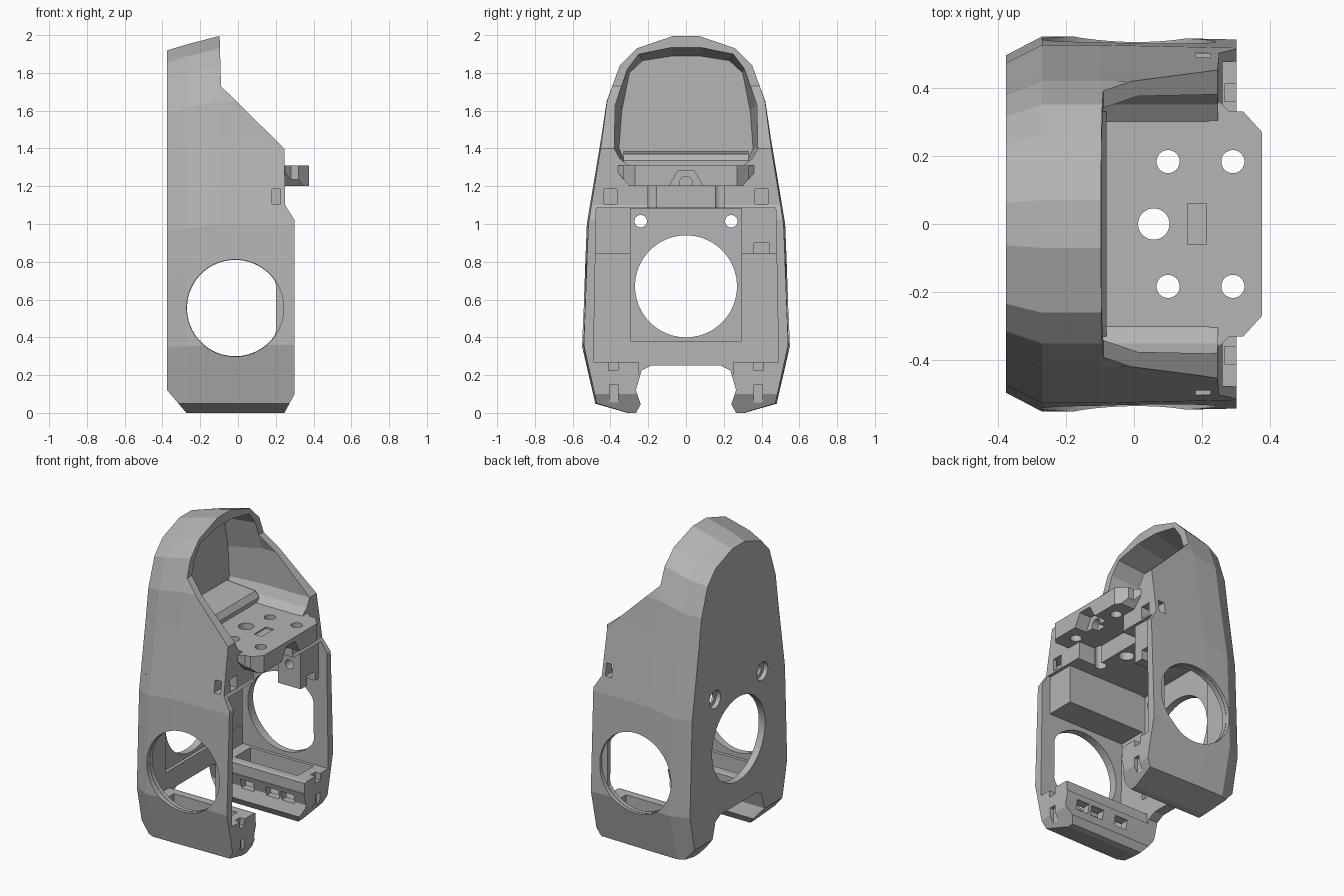
import bpy, bmesh, math

cube = bpy.data.objects.get("Cube")
if cube:
    bpy.data.objects.remove(cube)

grey = bpy.data.materials.new("matte_grey")
grey.use_nodes = True
grey.diffuse_color = (0.46, 0.46, 0.46, 1)
grey.node_tree.nodes["Principled BSDF"].inputs["Base Color"].default_value = (0.46, 0.46, 0.46, 1)


def loft(name, rings):
    """Closed solid through rings that share a point count."""
    bm = bmesh.new()
    loops = [[bm.verts.new(p) for p in ring] for ring in rings]
    n = len(loops[0])
    for a, b in zip(loops, loops[1:]):
        for i in range(n):
            bm.faces.new((a[i], a[(i + 1) % n], b[(i + 1) % n], b[i]))
    bm.faces.new(loops[0])
    bm.faces.new(loops[-1])
    bmesh.ops.recalc_face_normals(bm, faces=bm.faces)
    mesh = bpy.data.meshes.new(name)
    bm.to_mesh(mesh)
    bm.free()
    mesh.materials.append(grey)
    obj = bpy.data.objects.new(name, mesh)
    bpy.context.collection.objects.link(obj)
    return obj


def at(axis, level, pts):
    """Place 2D points on the plane across an axis."""
    if axis == "x":
        return [(level, a, b) for a, b in pts]
    if axis == "y":
        return [(a, level, b) for a, b in pts]
    return [(a, b, level) for a, b in pts]


def prism(name, axis, lo, hi, pts):
    return loft(name, [at(axis, lo, pts), at(axis, hi, pts)])


def box(name, x, y, z):
    y = sorted(y)
    return prism(name, "z", z[0], z[1], [(x[0], y[0]), (x[1], y[0]), (x[1], y[1]), (x[0], y[1])])


def circle(a, b, r, n=40, limit=9):
    """Circle points, flattened where the first coordinate passes limit."""
    return [(min(a + r * math.cos(t), limit), b + r * math.sin(t))
            for t in (2 * math.pi * (i + 0.5) / n for i in range(n))]


def both(half):
    """Mirror an open half outline about the centre line."""
    return half + [(-a, b) for a, b in reversed(half)]


def combine(target, tool, operation="DIFFERENCE"):
    mod = target.modifiers.new("combine", "BOOLEAN")
    mod.operation = operation
    mod.solver = "EXACT"
    mod.object = tool
    graph = bpy.context.evaluated_depsgraph_get()
    mesh = bpy.data.meshes.new_from_object(target.evaluated_get(graph))
    target.modifiers.clear()
    target.data = mesh
    bpy.data.objects.remove(tool)


# Outer shell: a tapered hull trimmed by the side outline
hull = both([(0.07, 1.995), (0.26, 1.93), (0.35, 1.84), (0.42, 1.65), (0.45, 1.45),
             (0.525, 1.0), (0.535, 0.75), (0.55, 0.36), (0.48, 0.05), (0.31, 0)])
sections = [(-0.375, 0.9, 0.962), (-0.27, 1, 0.978), (-0.1, 1, 1), (0.4, 0.98, 1)]
shell = loft("shell", [at("x", x, [(y * sy, z * sz) for y, z in hull]) for x, sy, sz in sections])
combine(shell, prism("side_outline", "y", -1, 1, [
    (-0.5, 2.1), (-0.1, 2.1), (-0.09, 1.73), (0.245, 1.4), (0.25, 1.1), (0.3, 1.02),
    (0.3, 0.1), (0.24, -0.01), (-0.265, -0.01), (-0.375, 0.12), (-0.5, 0.26)]), "INTERSECT")

# Hood cavity, open to the right and narrowing towards the plate
mouth = both([(0.29, 1.3), (0.35, 1.345), (0.38, 1.4), (0.375, 1.63), (0.31, 1.82), (0.25, 1.9), (0.08, 1.935)])
rear = both([(0.29, 1.3), (0.33, 1.345), (0.355, 1.4), (0.34, 1.6), (0.3, 1.8), (0.23, 1.865), (0.07, 1.89)])
combine(shell, loft("hood_cavity", [at("x", -0.31, rear), at("x", -0.09, mouth), at("x", 0.6, mouth)]))

# Lower bay and the gap between the legs
combine(shell, prism("bay", "x", -0.31, 0.6, both([(0.18, 0.25), (0.27, 0.27), (0.49, 0.27), (0.475, 1.085)])))
combine(shell, prism("leg_gap", "x", -0.6, 0.6, both(
    [(0.18, 0.252), (0.235, 0.225), (0.265, 0.12), (0.24, 0.045), (0.32, -0.1)])))
combine(shell, box("leg_gap_top", (-0.31, 0.6), (-0.25, 0.25), (0.2, 0.3)))
combine(shell, box("under_shelf", (0.12, 0.6), (-0.2, 0.2), (1.0, 1.2)))

# Plate recess, large round opening and screw holes
combine(shell, box("plate_recess", (-0.33, -0.2), (-0.295, 0.295), (0.38, 1.08)))
combine(shell, prism("plate_opening", "x", -0.6, 0, circle(0, 0.67, 0.27, 56)))
for s in (-1, 1):
    combine(shell, prism("screw_hole", "x", -0.6, 0, circle(0.24 * s, 1.015, 0.033, 24)))
    combine(shell, prism("screw_head", "x", -0.6, -0.345, circle(0.24 * s, 1.015, 0.058, 24)))

for s in (-1, 1):
    # Fan openings with a flat edge and an outer rim
    combine(shell, prism("fan_opening", "y", 0.4 * s, 0.7 * s, circle(-0.015, 0.555, 0.255, 56, 0.2)))
    combine(shell, prism("fan_rim", "y", 0.515 * s, 0.7 * s, circle(-0.015, 0.555, 0.257, 56, 0.24)))
    # Air trough in each leg with outlets on the inner side
    combine(shell, box("trough", (-0.24, 0.21), (0.31 * s, 0.47 * s), (0.1, 0.35)))
    for x in (-0.16, 0.02, 0.13):
        combine(shell, box("outlet", (x, x + 0.09), (0.2 * s, 0.34 * s), (0.11, 0.17)))
    # Latch slots on the leg ends and upper walls
    combine(shell, box("leg_slot", (0.275, 0.4), (0.36 * s, 0.405 * s), (-0.1, 0.15)))
    combine(shell, box("leg_notch", (0.265, 0.4), (0.36 * s, 0.41 * s), (0.225, 0.4)))
    combine(shell, box("latch_notch", (0.18, 0.5), (0.365 * s, 0.435 * s), (1.105, 1.185)))
    combine(shell, box("latch_slot", (0.18, 0.225), (0.4 * s, 0.7 * s), (1.105, 1.185)))

# Mounting shelf with sloped ends
shelf = prism("shelf", "z", 1.2, 1.31, [
    (-0.08, -0.3), (0.22, -0.3), (0.25, -0.36), (0.28, -0.33), (0.32, -0.33), (0.375, -0.27),
    (0.375, 0.27), (0.32, 0.33), (0.28, 0.33), (0.25, 0.36), (0.22, 0.3), (-0.08, 0.3)])
for s in (-1, 1):
    combine(shelf, prism("end_slope", "x", 0.2, 0.6, [
        (0.36 * s, 1.27), (0.29 * s, 1.19), (0.5 * s, 1.19), (0.5 * s, 1.27)]))
combine(shelf, prism("centre_notch", "x", 0.29, 0.6, both([(0.095, 1.19), (0.045, 1.28)])))
combine(shelf, prism("cross_bore", "x", 0.2, 0.6, circle(0, 1.215, 0.036, 24)))

# Vertical holes through the shelf and the shell floor
holes = [(0.1, 0.183, 0.034), (0.1, -0.183, 0.034), (0.29, 0.183, 0.034), (0.29, -0.183, 0.034), (0.058, 0, 0.046)]
for x, y, r in holes:
    for part in (shell, shelf):
        combine(part, prism("shelf_hole", "z", 0.9, 1.4, circle(x, y, r, 28)))
combine(shelf, box("shelf_slot", (0.157, 0.213), (-0.06, 0.06), (1.23, 1.4)))
combine(shelf, box("shelf_slot_deep", (0.157, 0.213), (-0.06, 0), (1.15, 1.4)))

# Raised ledge behind the shelf
prism("rear_ledge", "y", -0.33, 0.33, [(-0.315, 1.29), (-0.08, 1.29), (-0.08, 1.335), (-0.105, 1.37), (-0.315, 1.385)])

# Blocks hanging under the shell floor
box("duct_block", (-0.32, 0.24), (-0.485, -0.295), (0.84, 1.09))
hanger = box("cable_block", (0.08, 0.24), (0.295, 0.485), (0.84, 1.09))
combine(hanger, box("cable_notch", (0.15, 0.4), (0.36, 0.44), (0.8, 0.9)))
combine(hanger, prism("cable_bore", "y", 0.2, 0.4, circle(0.16, 0.98, 0.03, 20)))
